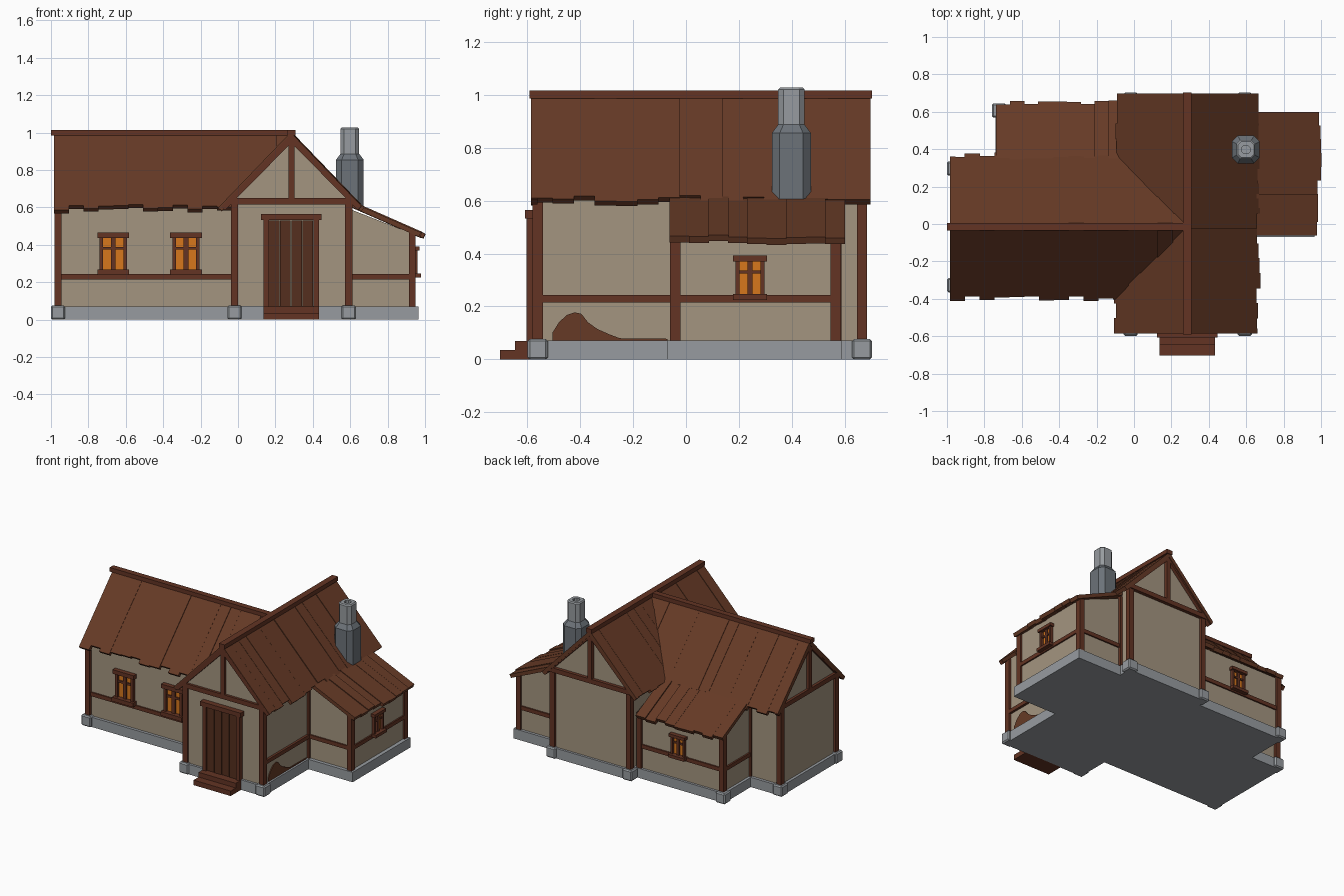
import bpy, bmesh, math, random

if "Cube" in bpy.data.objects:
    bpy.data.objects.remove(bpy.data.objects["Cube"])

random.seed(4)


def material(name, rgb):
    m = bpy.data.materials.new(name)
    m.diffuse_color = (*rgb, 1)
    m.use_nodes = True
    m.node_tree.nodes["Principled BSDF"].inputs["Base Color"].default_value = m.diffuse_color
    return m


PLASTER = material("beige plaster", (.37, .30, .215))
TIMBER = material("timber brown", (.125, .034, .017))
ROOF = material("roof brown", (.132, .042, .019))
DOOR = material("dark door brown", (.09, .028, .013))
GLASS = material("glowing orange glass", (.68, .185, .012))
STONE = material("light grey stone", (.31, .33, .35))
SLATE = material("dark grey stone", (.15, .17, .19))


class Part:
    """Collects prisms and boxes into one mesh object."""
    def __init__(self, name, mat):
        self.name, self.mat, self.bm = name, mat, bmesh.new()

    def prism(self, pts, axis, lo, hi):
        place = {'x': lambda p, t: (t, p[0], p[1]),
                 'y': lambda p, t: (p[0], t, p[1]),
                 'z': lambda p, t: (p[0], p[1], t)}[axis]
        a = [self.bm.verts.new(place(p, lo)) for p in pts]
        b = [self.bm.verts.new(place(p, hi)) for p in pts]
        n = len(pts)
        self.bm.faces.new(a)
        self.bm.faces.new(b[::-1])
        for i in range(n):
            j = (i + 1) % n
            self.bm.faces.new((a[j], a[i], b[i], b[j]))

    def box(self, x0, x1, y0, y1, z0, z1):
        self.prism([(x0, y0), (x1, y0), (x1, y1), (x0, y1)], 'z', z0, z1)

    def done(self, bevel=0):
        bmesh.ops.recalc_face_normals(self.bm, faces=self.bm.faces)
        me = bpy.data.meshes.new(self.name)
        self.bm.to_mesh(me)
        self.bm.free()
        me.materials.append(self.mat)
        ob = bpy.data.objects.new(self.name, me)
        bpy.context.collection.objects.link(ob)
        if bevel:
            mod = ob.modifiers.new("bevel", 'BEVEL')
            mod.width, mod.segments = bevel, 1
        return ob


K = 1.04                    # pitch of the big roofs
CX, CY = .285, -.015        # ridge lines of the cross wing and left wing

# plaster walls
walls = Part("plaster_walls", PLASTER)


def house(c, half, axis, lo, hi):
    e = .968 - K * half
    walls.prism([(c - half, .03), (c + half, .03), (c + half, e), (c, .968), (c - half, e)], axis, lo, hi)


house(CX, .307, 'y', -.568, .668)
house(CY, .312, 'x', -.965, CX)
walls.prism([(.55, .03), (.938, .03), (.938, .458), (.55, .61)], 'y', -.045, .57)
walls.prism([(.25, .03), (.605, .03), (.605, .458), (.25, .61)], 'x', -.72, -.03)
walls.done()

# stone foundation and corner blocks
base = Part("foundation", STONE)
base.box(-.04, .612, -.585, .685, 0, .072)
base.box(-.985, .1, -.348, .318, 0, .07)
base.box(.5, .965, -.07, .59, 0, .071)
base.box(-.74, .1, .2, .622, 0, .069)
base.done()
blocks = Part("corner_stones", STONE)
corners = [(-.018, -.56), (.592, -.56), (-.018, .665), (.592, .665), (-.962, -.327), (-.962, .297)]
for x, y in corners + [(-.722, .607)]:
    blocks.box(x - .038, x + .038, y - .038, y + .038, 0, .077)
blocks.done(.008)

# timber frame: posts, rails, gable boards
frame = Part("timber_frame", TIMBER)
for x, y in corners:
    frame.box(x - .019, x + .019, y - .019, y + .019, .07, .65)
for x, y in [(.932, -.041), (.932, .565), (-.717, .6), (-.058, .6)]:
    frame.box(x - .018, x + .018, y - .02, y + .02, .07, .47)
frame.box(.585, .61, -.06, -.022, .07, .60)
frame.box(.585, .61, .55, .588, .07, .60)
frame.box(-.737, -.70, .285, .31, .07, .60)
Z0, Z1 = .215, .243
frame.box(-.96, -.02, -.337, -.32, Z0, Z1)      # left wing front
frame.box(.59, .609, -.56, -.04, Z0, Z1)        # cross wing right
frame.box(-.035, -.01, -.56, -.33, Z0, Z1)      # cross wing left
frame.box(.60, .93, -.055, -.04, Z0, Z1)        # right lean-to
frame.box(.60, .93, .56, .58, Z0, Z1)
frame.box(.93, .948, -.04, .56, Z0, Z1)
frame.box(-.72, -.05, .6, .615, Z0, Z1)         # back lean-to
frame.box(-.732, -.715, .3, .6, Z0, Z1)


def gable(c, half, axis, lo, hi):
    def bar(pts):
        frame.prism(pts, axis, lo, hi)
    bar([(c - half, .617), (c + half, .617), (c + half, .65), (c - half, .65)])
    bar([(c - .016, .64), (c + .016, .64), (c + .016, .965), (c - .016, .965)])
    for s in (-1, 1):
        bar([(c, .995), (c + s * .375, .995 - K * .375), (c + s * .355, .965 - K * .365), (c, .945)])


gable(CX, .32, 'y', -.586, -.56)
gable(CX, .32, 'y', .66, .692)
gable(CY, .325, 'x', -.984, -.955)
frame.done()

# plank roofs
roof = Part("roof_planks", ROOF)


def plank(c, s, d0, d1, top, k, axis, lo, hi, t=.026):
    th = math.atan(k)
    z0, z1 = top - k * d0, top - k * d1
    ox, oz = t * math.sin(th), t * math.cos(th)
    roof.prism([(c + s * d0, z0), (c + s * d1, z1), (c + s * (d1 - ox), z1 - oz),
                (c + s * d0, z0 - t / math.cos(th))], axis, lo, hi)


def slope(c, s, d0, d1, top, k, axis, lo, hi, count, limit=None):
    w = (hi - lo) / count
    for i in range(count):
        a, b = lo + i * w, lo + (i + 1) * w
        end = d1 + random.uniform(-.018, .008)
        if limit:
            end = min(end, limit((a + b) / 2))
        if end > d0 + .01:
            plank(c, s, d0, end, top + random.uniform(-.005, .005), k, axis, a, b + .002)


slope(CX, 1, 0, .385, 1.002, K, 'y', -.585, .695, 16)
slope(CX, -1, 0, .385, 1.002, K, 'y', -.585, .695, 16,
      lambda y: abs(y - CY) + .045)             # stop at the valleys
for side in (-1, 1):
    slope(CY, side, 0, .39, 1.002, K, 'x', -.985, CX, 16, lambda x: CX - x + .045)
slope(.6, 1, 0, .395, .635, .44, 'y', -.062, .598, 9)
slope(.30, 1, 0, .352, .642, .5, 'x', -.738, -.06, 9)
roof.done()

ridge = Part("ridge_boards", TIMBER)
ridge.box(CX - .023, CX + .023, -.592, .702, .985, 1.015)
ridge.box(-1, CX, CY - .021, CY + .021, .984, 1.013)
ridge.done()

# windows: bars over a glass plate, placed on any wall
panes, bars = Part("window_glass", GLASS), Part("window_frames", TIMBER)


def window(axis, s, wall, u, w, z0, z1):
    def add(part, u0, u1, depth, a, b):
        d = sorted((wall - s * .005, wall + s * depth))
        if axis == 'y':
            part.box(u + u0, u + u1, *d, a, b)
        else:
            part.box(*d, u + u0, u + u1, a, b)
    g, h = w * .63, z1 - z0
    add(panes, -g, g, .004, z0 + .02, z1 - .02)
    add(bars, -w, w, .04, z0, z0 + h * .13)
    add(bars, -w, w, .032, z1 - h * .13, z1)
    for side in (-1, 1):
        lo, hi = sorted((side * g, side * w * .86))
        add(bars, lo, hi, .022, z0, z1)
    add(bars, -w * .15, w * .15, .016, z0, z1)
    zc = z0 + h * .63
    add(bars, -g, g, .014, zc - h * .035, zc + h * .035)


window('y', -1, -.327, -.667, .085, .24, .465)
window('y', -1, -.327, -.278, .085, .24, .465)
window('x', 1, .938, .242, .064, .225, .392)
window('y', 1, .605, -.37, .064, .225, .392)
panes.done()
bars.done()

# door with its frame and steps
door = Part("door_planks", DOOR)
for i in range(4):
    x = .165 + i * .06
    door.box(x, x + .056, -.588 - .003 * (i % 2), -.56, .07, .53)
door.done()
jamb = Part("door_frame", TIMBER)
jamb.box(.137, .165, -.602, -.56, .07, .535)
jamb.box(.405, .434, -.602, -.56, .07, .535)
jamb.box(.122, .447, -.608, -.56, .533, .565)
jamb.done()
steps = Part("door_steps", TIMBER)
steps.box(.137, .434, -.645, -.58, 0, .07)
steps.box(.137, .434, -.703, -.64, 0, .036)
steps.done()

# bare patch at the foot of the right wall
patch = Part("wall_patch", ROOF)
patch.prism([(-.505, .07), (-.505, .1), (-.48, .14), (-.45, .168), (-.42, .178), (-.395, .172),
             (-.37, .14), (-.335, .115), (-.29, .095), (-.25, .08), (-.07, .078), (-.07, .07)],
            'x', .588, .598)
patch.done()

# chimney: chamfered square sections, stacked
PX, PY = .598, .398


def ring(bm, h, c, z):
    pts = [(h, -h + c), (h, h - c), (h - c, h), (-h + c, h), (-h, h - c), (-h, -h + c), (-h + c, -h), (h - c, -h)]
    return [bm.verts.new((PX + x, PY + y, z)) for x, y in pts]


def stack(name, mat, sections):
    part = Part(name, mat)
    rings = [ring(part.bm, *s) for s in sections]
    part.bm.faces.new(rings[0])
    part.bm.faces.new(rings[-1])
    for a, b in zip(rings, rings[1:]):
        for i in range(8):
            part.bm.faces.new((a[i], a[i - 1], b[i - 1], b[i]))
    part.done()


stack("chimney_base", SLATE, [(.074, .03, .605), (.074, .03, .855), (.05, .02, .887)])
stack("chimney_pot", STONE, [(.05, .02, .88), (.05, .02, 1.02), (.043, .018, 1.027),
                             (.022, .011, 1.027), (.022, .011, .98)])
